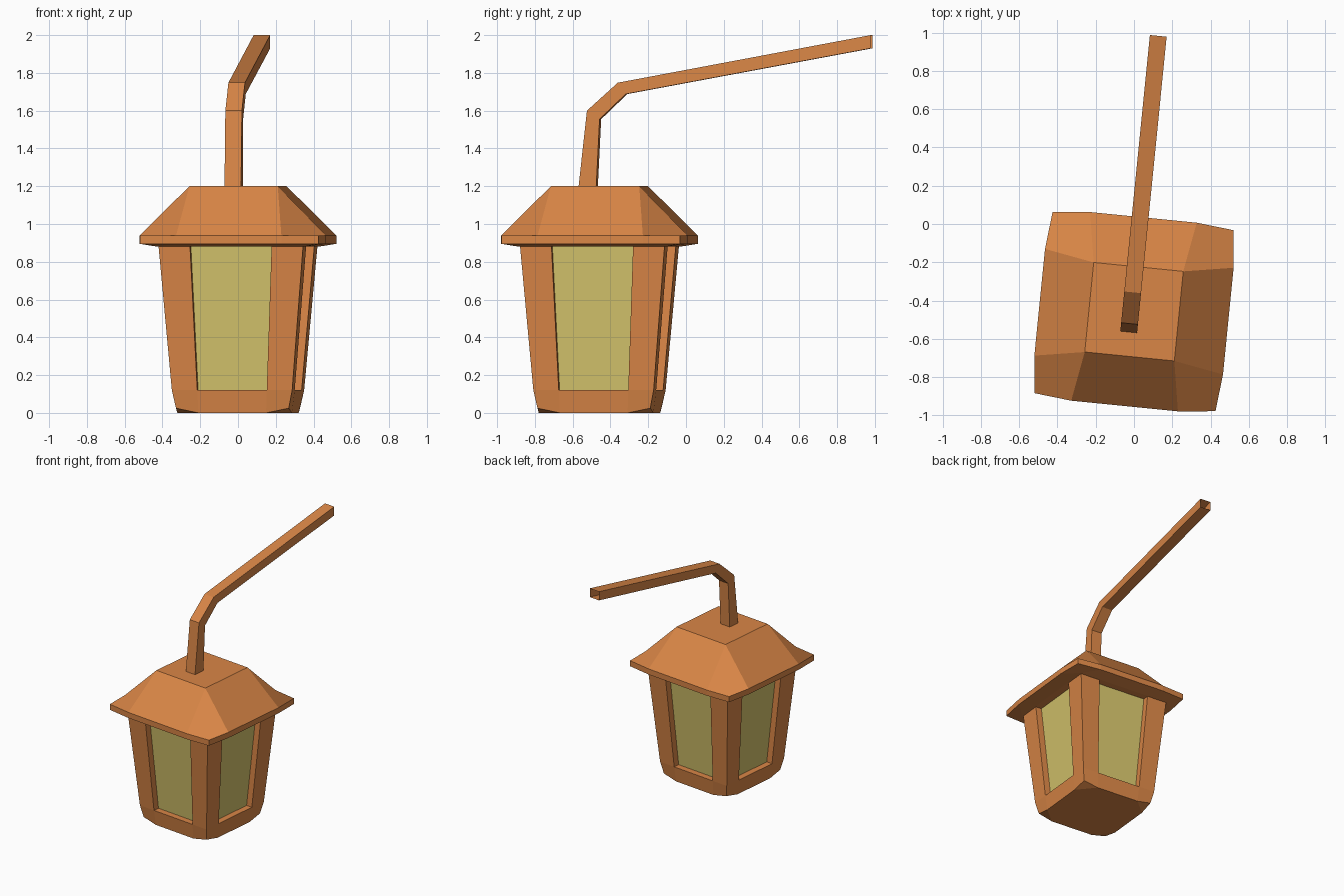
import bpy, bmesh, math
from mathutils import Matrix

if "Cube" in bpy.data.objects:
    bpy.data.objects.remove(bpy.data.objects["Cube"])

# The whole lantern is turned slightly about z and sits forward of the arm end
PLACE = Matrix.Translation((0, -0.458, 0)) @ Matrix.Rotation(math.radians(-5.7), 4, 'Z')


def material(name, rgb):
    m = bpy.data.materials.new(name)
    m.diffuse_color = (*rgb, 1)
    m.use_nodes = True
    m.node_tree.nodes["Principled BSDF"].inputs["Base Color"].default_value = m.diffuse_color
    return m


WOOD = material("orange_wood", (0.70, 0.24, 0.062))
GLASS = material("yellow_glass", (0.67, 0.555, 0.15))


def build(name, faces, mat):
    """Make a flat-shaded object from a list of point polygons."""
    bm = bmesh.new()
    for f in faces:
        bm.faces.new([bm.verts.new(p) for p in f])
    bmesh.ops.remove_doubles(bm, verts=bm.verts, dist=0.0005)
    me = bpy.data.meshes.new(name)
    bm.to_mesh(me)
    bm.free()
    me.materials.append(mat)
    ob = bpy.data.objects.new(name, me)
    ob.matrix_world = PLACE
    bpy.context.collection.objects.link(ob)
    return ob


def turn(faces, k):
    """Rotate polygons by k quarter turns about z."""
    r = Matrix.Rotation(k * math.pi / 2, 3, 'Z').to_4x4()
    from mathutils import Vector
    return [[r @ Vector(p) for p in f] for f in faces]


def four_sides(faces):
    return [f for k in range(4) for f in turn(faces, k)]


# Body frame: front side, repeated four times
B, M, T = 0.30, 0.32, 0.385          # half widths: base, sill, top
zB, zM, zT = 0.025, 0.12, 0.89
wM, wT, D = 0.185, 0.2175, 0.05      # window half widths and recess depth
side = [
    # lower rail
    [(-B, -B, zB), (-0.18, -B - 0.005, 0), (-wM, -M, zM), (-M, -M, zM)],
    [(-0.18, -B - 0.005, 0), (0.18, -B - 0.005, 0), (wM, -M, zM), (-wM, -M, zM)],
    [(0.18, -B - 0.005, 0), (B, -B, zB), (M, -M, zM), (wM, -M, zM)],
    # corner posts
    [(-M, -M, zM), (-wM, -M, zM), (-wT, -T, zT), (-T, -T, zT)],
    [(wM, -M, zM), (M, -M, zM), (T, -T, zT), (wT, -T, zT)],
    # window sill and jambs
    [(-wM, -M, zM), (wM, -M, zM), (wM, -M + D, zM), (-wM, -M + D, zM)],
    [(-wM, -M, zM), (-wM, -M + D, zM), (-wT, -T + D, zT), (-wT, -T, zT)],
    [(wM, -M + D, zM), (wM, -M, zM), (wT, -T, zT), (wT, -T + D, zT)],
    # base corner
    [(0.18, -B - 0.005, 0), (B + 0.005, -0.18, 0), (B, -B, zB)],
]
base = [p for k in range(4) for p in
        turn([[(-0.18, -B - 0.005, 0), (0.18, -B - 0.005, 0)]], k)[0]]
build("lantern_frame", four_sides(side) + [base[::-1]], WOOD)

# Window panes
pane = [[(-wM, -M + D, zM), (wM, -M + D, zM), (wT, -T + D, zT), (-wT, -T + D, zT)]]
for k, label in enumerate(("front", "right", "back", "left")):
    build(label + "_window", turn(pane, k), GLASS)

# Roof: twelve-sided eave, square flat top
C, E, m, R = 0.475, 0.495, 0.28, 0.235
zU, zE, zR, U = 0.895, 0.94, 1.2, 0.39
roof = [
    [(-m, -E, zE), (m, -E, zE), (R, -R, zR), (-R, -R, zR)],          # slope
    [(m, -E, zE), (C, -C, zE), (E, -m, zE), (R, -R, zR)],            # hip
    [(-m, -E, zU), (m, -E, zU), (m, -E, zE), (-m, -E, zE)],          # eave edge
    [(m, -E, zU), (C, -C, zU), (C, -C, zE), (m, -E, zE)],
    [(C, -C, zU), (E, -m, zU), (E, -m, zE), (C, -C, zE)],
    [(m, -E, zU), (-m, -E, zU), (-U, -U, 0.88), (U, -U, 0.88)],      # underside
    [(E, -m, zU), (C, -C, zU), (m, -E, zU), (U, -U, 0.88)],
]
caps = [[(-R, -R, zR), (R, -R, zR), (R, R, zR), (-R, R, zR)],
        [(-U, U, 0.88), (U, U, 0.88), (U, -U, 0.88), (-U, -U, 0.88)]]
build("roof", four_sides(roof) + caps, WOOD)

# Bent square arm, open at its far end
outer = [(-0.109, 1.195), (-0.064, 1.60), (0.10, 1.748), (1.446, 2.0)]
inner = [(0.010, 1.195 + 0), (0.003, 1.555), (0.142, 1.688), (1.446, 1.93)]
inner[0] = (-0.015, 1.195)
x0, x1 = -0.061, 0.027
arm = []
for i in range(3):
    (a, b), (c, d) = outer[i:i + 2], inner[i:i + 2]
    arm += [
        [(x0, *a), (x1, *a), (x1, *b), (x0, *b)],
        [(x1, *c), (x0, *c), (x0, *d), (x1, *d)],
        [(x1, *a), (x1, *c), (x1, *d), (x1, *b)],
        [(x0, *c), (x0, *a), (x0, *b), (x0, *d)],
    ]
build("arm", arm, WOOD)
